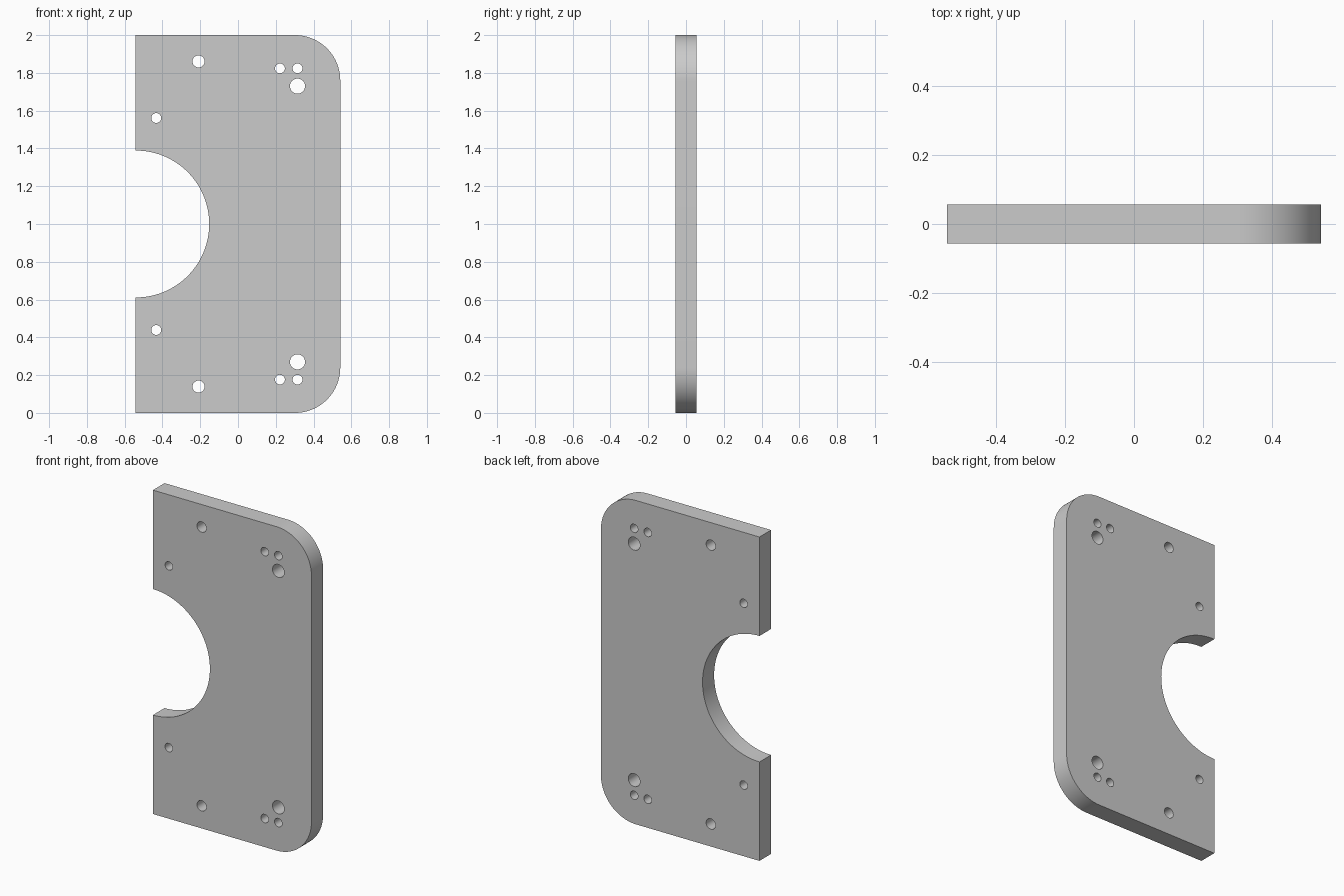
import bpy, bmesh
from math import cos, sin, pi, radians

if "Cube" in bpy.data.objects:
    bpy.data.objects.remove(bpy.data.objects["Cube"])

HALF_W, HALF_T, HEIGHT = 0.5415, 0.0565, 2.0
CORNER_R, NOTCH_R = 0.24, 0.389


def arc(cx, cz, r, a0, a1, n):
    """Points on an arc, angles in degrees, both ends included."""
    return [(cx + r * cos(radians(a0 + (a1 - a0) * i / n)),
             cz + r * sin(radians(a0 + (a1 - a0) * i / n))) for i in range(n + 1)]


def add_loop(curve, pts):
    s = curve.splines.new('POLY')
    s.points.add(len(pts) - 1)
    for p, (x, z) in zip(s.points, pts):
        p.co = (x, z, 0, 1)
    s.use_cyclic_u = True


curve = bpy.data.curves.new("mounting_plate", 'CURVE')
curve.dimensions = '2D'
curve.fill_mode = 'BOTH'
curve.extrude = HALF_T

# Outline: square left corners, rounded right corners, half-round notch
cx = HALF_W - CORNER_R
outline = [(-HALF_W, 0)]
outline += arc(cx, CORNER_R, CORNER_R, -90, 0, 24)
outline += arc(cx, HEIGHT - CORNER_R, CORNER_R, 0, 90, 24)
outline += [(-HALF_W, HEIGHT)]
outline += arc(-HALF_W, HEIGHT / 2, NOTCH_R, 90, -90, 64)
add_loop(curve, outline)

# Drilled holes (x, z, radius), mirrored about mid height
for x, z, r in [(-0.209, 1.861, 0.032), (-0.433, 1.561, 0.026),
                (0.222, 1.824, 0.026), (0.315, 1.824, 0.026),
                (0.315, 1.73, 0.04)]:
    for zz in (z, HEIGHT - z):
        add_loop(curve, arc(x, zz, r, 0, 360, 40)[:-1])

plate = bpy.data.objects.new("mounting_plate", curve)
bpy.context.collection.objects.link(plate)
plate.rotation_euler.x = pi / 2
bpy.context.view_layer.objects.active = plate
plate.select_set(True)
bpy.ops.object.convert(target='MESH')
plate = bpy.context.object
bpy.ops.object.transform_apply(location=False, rotation=True, scale=False)

# Weld caps to walls, then smooth the round walls
bm = bmesh.new()
bm.from_mesh(plate.data)
bmesh.ops.remove_doubles(bm, verts=bm.verts, dist=1e-4)
bmesh.ops.recalc_face_normals(bm, faces=bm.faces)
bm.to_mesh(plate.data)
bm.free()
bpy.ops.object.shade_smooth_by_angle(angle=radians(30))
